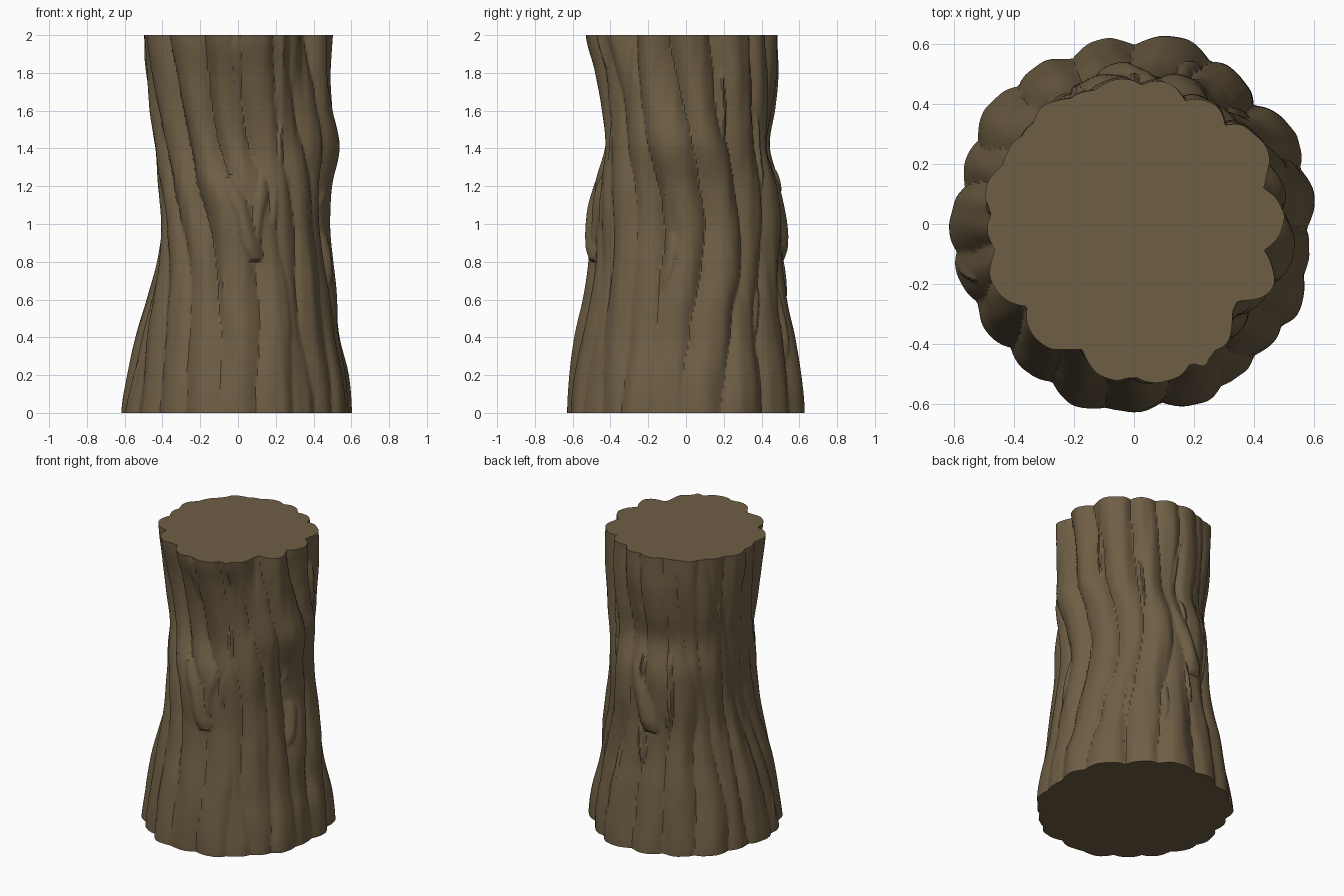
import bpy, bmesh, math, random
from mathutils import Vector, noise

if "Cube" in bpy.data.objects:
    bpy.data.objects.remove(bpy.data.objects["Cube"])

random.seed(7)
COLS, ROWS, H = 320, 130, 2.0

# Crest radius of the trunk every 0.2 in height, on the four sides
RIGHT = [.605, .585, .545, .53, .505, .48, .49, .535, .515, .505, .51]
BACK = [.63, .61, .58, .535, .515, .515, .50, .44, .465, .485, .48]
LEFT = [.61, .575, .53, .475, .425, .405, .42, .435, .46, .48, .495]
FRONT = [.63, .61, .575, .535, .51, .505, .49, .44, .445, .48, .53]

# Angle (degrees) of each big root strand at z = 0, 0.5, 1, 1.5, 2
STRANDS = [
    (270, 272, 266, 239, 232), (253, 250, 235, 211, 204), (235, 231, 216, 190, 183),
    (289, 292, 288, 264, 262), (304, 303, 299, 288, 282), (320, 318, 317, 305, 298),
    (334, 334, 333, 325, 313), (348, 353, 360, 346, 333), (370, 376, 387, 373, 362),
    (390, 395, 410, 400, 392), (417, 420, 430, 423, 418), (78, 80, 86, 82, 80),
    (100, 102, 105, 100, 97), (121, 122, 123, 116, 112), (142, 141, 137, 130, 126),
    (160, 158, 151, 143, 138), (178, 176, 167, 154, 149), (196, 194, 182, 168, 164),
    (214, 212, 199, 178, 172)]


def spline(vals, t):
    """Catmull-Rom through evenly spaced values, t in 0..1"""
    n = len(vals) - 1
    i = min(int(t * n), n - 1)
    f = t * n - i
    a, b = vals[max(i - 1, 0)], vals[i]
    c, d = vals[i + 1], vals[min(i + 2, n)]
    return b + .5 * f * (c - a + f * (2*a - 5*b + 4*c - d + f * (3*(b - c) + d - a)))


def crest(th, t):
    """Blend the four side profiles around the trunk"""
    sides = (RIGHT, BACK, LEFT, FRONT)
    q = th / (math.pi / 2) % 4
    i = int(q)
    f = q - i
    f = f * f * (3 - 2 * f)
    return spline(sides[i], t) * (1 - f) + spline(sides[(i + 1) % 4], t) * f


def bump(x, centre, width):
    return math.exp(-((x - centre) / width) ** 2)


def wrap(a):
    return (a + math.pi) % (2 * math.pi) - math.pi


# Thin bark slivers: most lie in the two torn zones, some anywhere
slivers = []
for i in range(64):
    zone = (293, 101, None)[i % 3]
    if zone:
        a, z = random.gauss(zone, 12), random.uniform(.95, 2.1)
    else:
        a, z = random.uniform(0, 360), random.uniform(.1, 1.9)
    slivers.append((math.radians(a), z, random.uniform(.12, .32), random.uniform(-.3, .3),
                    random.uniform(-.022, .008), random.uniform(14, 40)))

# Blunt knobs where a hanging strand ends: angle, lower end, upper end
knobs = [(math.radians(281), .80, 1.25), (math.radians(100), .79, 1.25)]


def row_lobes(z):
    """Centre, height and sharpness of every strand crossing this height"""
    t = z / H
    out = []
    for n, s in enumerate(STRANDS):
        wob = .012 * math.sin(z * 5 + n * 2.1)
        h = .012 * math.sin(n * 2.4 + z * 2.6)
        out.append((math.radians(spline(s, t)) + wob, h, 3.4))
    for a, zc, half, slant, h, k in slivers:
        u = abs(z - zc) / half
        if u < 1:
            out.append((a + slant * (z - zc), h - .05 * u ** 3, k))
    for a, lo, hi in knobs:
        if lo < z < hi:
            u = (z - lo) / (hi - lo)
            out.append((a - .3 * u, .03 * min(1, math.sqrt(u * 6)) - .04 * u * u, 9))
    return out


def radius(th, z, lobes):
    base = crest(th, z / H)
    p = Vector((math.cos(th), math.sin(th), z * .9))
    tw = th + .05 * noise.noise(p * 2.6) + .018 * noise.noise(p * 7)
    v = max(h - k * (wrap(tw - a) * .52) ** 2 for a, h, k in lobes)
    # Long fine grain and broad flat dents
    grain = noise.noise(Vector((p.x * 9, p.y * 9, z * 1.6)))
    dents = noise.noise(p * 3.5 + Vector((5, 2, 1)))
    r = base + max(v, -.085) + .006 * grain + .008 * dents
    # Broken notch near the top, front right
    return r - .075 * bump(wrap(th - math.radians(319)), 0, .17) * bump(z, 2.05, .3)


# Trunk surface with flat sawn ends
bm = bmesh.new()
rings = []
for j in range(ROWS + 1):
    z = H * j / ROWS
    lobes = row_lobes(z)
    ring = []
    for i in range(COLS):
        th = 2 * math.pi * i / COLS
        r = radius(th, z, lobes)
        ring.append(bm.verts.new((r * math.cos(th), r * math.sin(th), z)))
    rings.append(ring)
for lo, hi in zip(rings, rings[1:]):
    for i in range(COLS):
        k = (i + 1) % COLS
        bm.faces.new((lo[i], lo[k], hi[k], hi[i]))
bottom = bm.verts.new((0, 0, 0))
top = bm.verts.new((0, 0, H))
for i in range(COLS):
    k = (i + 1) % COLS
    bm.faces.new((bottom, rings[0][k], rings[0][i]))
    bm.faces.new((top, rings[-1][i], rings[-1][k]))

mesh = bpy.data.meshes.new("trunk")
bm.to_mesh(mesh)
bm.free()
trunk = bpy.data.objects.new("trunk", mesh)
bpy.context.collection.objects.link(trunk)

bark = bpy.data.materials.new("brown bark")
bark.diffuse_color = (.156, .112, .058, 1)
bark.use_nodes = True
bark.node_tree.nodes["Principled BSDF"].inputs["Base Color"].default_value = bark.diffuse_color
mesh.materials.append(bark)

bpy.context.view_layer.objects.active = trunk
trunk.select_set(True)
bpy.ops.object.shade_smooth_by_angle(angle=math.radians(35))
